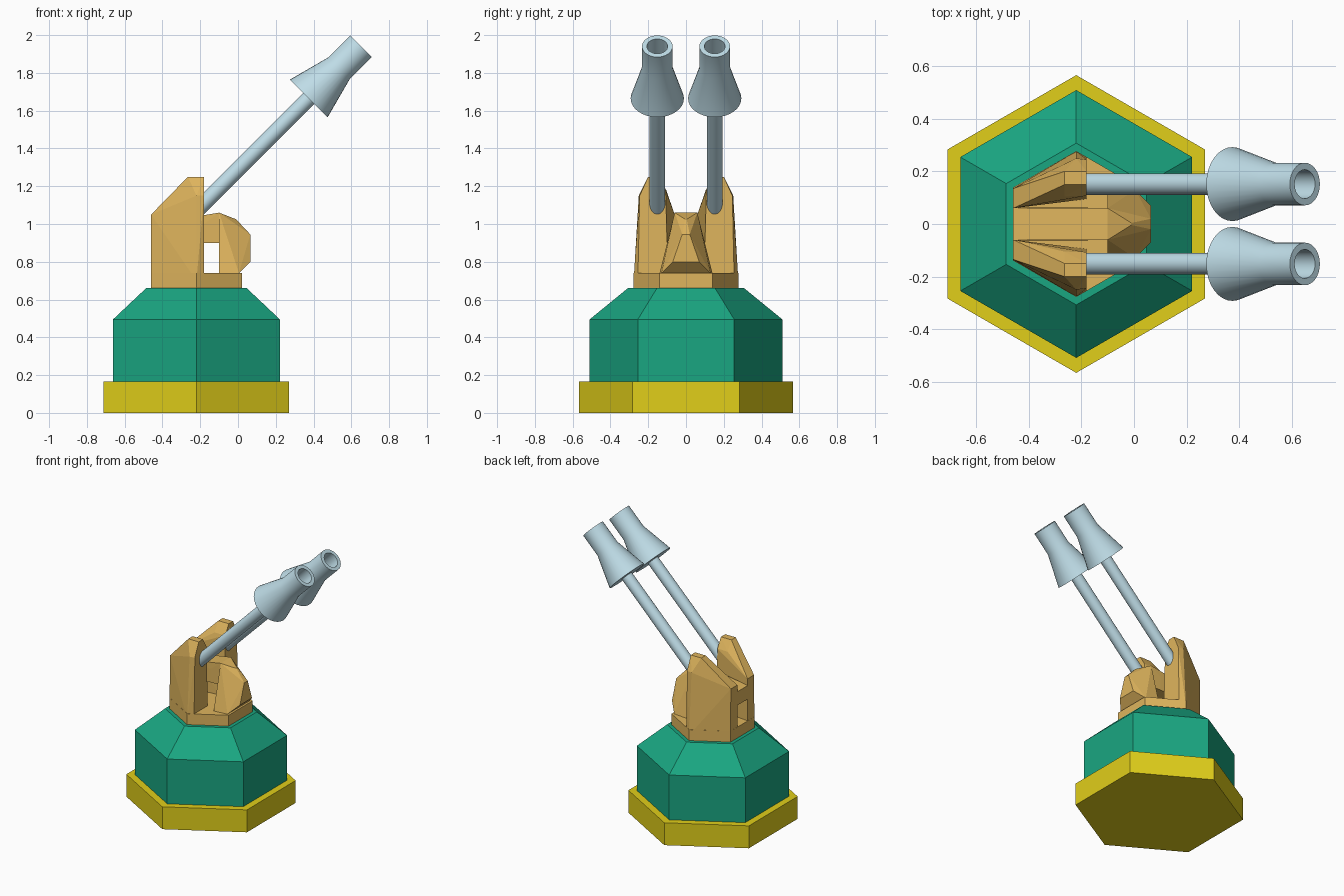
import bpy, bmesh, math
from mathutils import Vector, Matrix

if "Cube" in bpy.data.objects:
    bpy.data.objects.remove(bpy.data.objects["Cube"])

CX = -0.22  # turret axis


def material(name, rgb):
    m = bpy.data.materials.new(name)
    m.diffuse_color = (*rgb, 1)
    m.use_nodes = True
    m.node_tree.nodes["Principled BSDF"].inputs["Base Color"].default_value = m.diffuse_color
    return m


YELLOW = material("yellow", (0.75, 0.62, 0.01))
GREEN = material("green", (0.01, 0.38, 0.22))
ORANGE = material("orange", (0.74, 0.46, 0.11))
BLUE = material("pale_blue", (0.52, 0.72, 0.80))


def finish(name, bm, mat):
    bmesh.ops.recalc_face_normals(bm, faces=bm.faces)
    me = bpy.data.meshes.new(name)
    bm.to_mesh(me)
    bm.free()
    me.materials.append(mat)
    ob = bpy.data.objects.new(name, me)
    bpy.context.collection.objects.link(ob)
    return ob


def lathe(name, profile, sides, mat, matrix, phase=0.0, closed=False):
    """Stack rings of (radius, height); cap the ends unless the profile loops."""
    bm = bmesh.new()
    rings = []
    for r, h in profile:
        ring = []
        for i in range(sides):
            a = phase + 2 * math.pi * i / sides
            ring.append(bm.verts.new(matrix @ Vector((r * math.cos(a), r * math.sin(a), h))))
        rings.append(ring)
    for a, b in zip(rings, rings[1:]):
        for i in range(sides):
            j = (i + 1) % sides
            bm.faces.new((a[i], a[j], b[j], b[i]))
    bm.faces.new(rings[0])
    bm.faces.new(rings[-1])
    return finish(name, bm, mat)


def hull(name, points, mat):
    bm = bmesh.new()
    for p in points:
        bm.verts.new(p)
    res = bmesh.ops.convex_hull(bm, input=bm.verts)
    loose = [v for v in bm.verts if not v.link_faces]
    bmesh.ops.delete(bm, geom=loose, context='VERTS')
    bmesh.ops.dissolve_limit(bm, angle_limit=0.02, verts=bm.verts, edges=bm.edges)
    return finish(name, bm, mat)


def both_sides(points):
    return [(x, s * y, z) for x, y, z in points for s in (1, -1)]


# Hexagonal base, body and deck
axis = Matrix.Translation((CX, 0, 0))
HEX = math.pi / 2
lathe("base_plate", [(0.567, 0), (0.567, 0.165)], 6, YELLOW, axis, HEX)
lathe("turret_body", [(0.51, 0.165), (0.51, 0.495), (0.308, 0.66)], 6, GREEN, axis, HEX)
lathe("turret_deck", [(0.278, 0.66), (0.278, 0.74)], 6, ORANGE, axis, HEX)

# Bridge bar between the pillars, rising to the front
hull("bridge_bar", both_sides([
    (-0.46, 0.062, 0.90), (-0.46, 0.062, 1.0), (-0.18, 0.062, 1.0),
    (-0.18, 0.062, 0.90), (-0.09, 0.06, 0.90), (-0.10, 0.06, 1.06)]), ORANGE)

# Faceted front leg
hull("front_leg", both_sides([
    (-0.10, 0.06, 1.06), (-0.01, 0.004, 1.025), (0.065, 0.02, 0.945),
    (0.065, 0.07, 0.80), (0.005, 0.13, 0.74), (-0.10, 0.14, 0.74)]), ORANGE)

# Side pillars
pillar = [
    (-0.46, 0.06, 0.70), (-0.46, 0.139, 0.70), (-0.22, 0.277, 0.70),
    (-0.18, 0.255, 0.70), (-0.18, 0.095, 0.70),
    (-0.46, 0.06, 1.05), (-0.46, 0.135, 1.05), (-0.22, 0.25, 1.15),
    (-0.18, 0.245, 1.15), (-0.18, 0.108, 1.18), (-0.265, 0.105, 1.18),
    (-0.265, 0.15, 1.25), (-0.265, 0.20, 1.25), (-0.18, 0.15, 1.25), (-0.18, 0.20, 1.25)]

# Barrels raised 45 degrees, each with a flared collar and hollow muzzle
TUBE = [(0.041, -0.04), (0.041, 0.80)]
MUZZLE = [(0.141, 0.785), (0.081, 1.01), (0.081, 1.175), (0.055, 1.175), (0.055, 0.98)]
tilt = Matrix.Rotation(math.radians(45), 4, 'Y')

for side, s in (("left", 1), ("right", -1)):
    hull(side + "_pillar", [(x, s * y, z) for x, y, z in pillar], ORANGE)
    place = Matrix.Translation((-0.18, s * 0.152, 1.11)) @ tilt
    for part, prof in (("barrel", TUBE), ("muzzle", MUZZLE)):
        ob = lathe(side + "_" + part, prof, 32, BLUE, place)
        bpy.ops.object.select_all(action='DESELECT')
        ob.select_set(True)
        bpy.context.view_layer.objects.active = ob
        bpy.ops.object.shade_smooth_by_angle(angle=math.radians(20))
